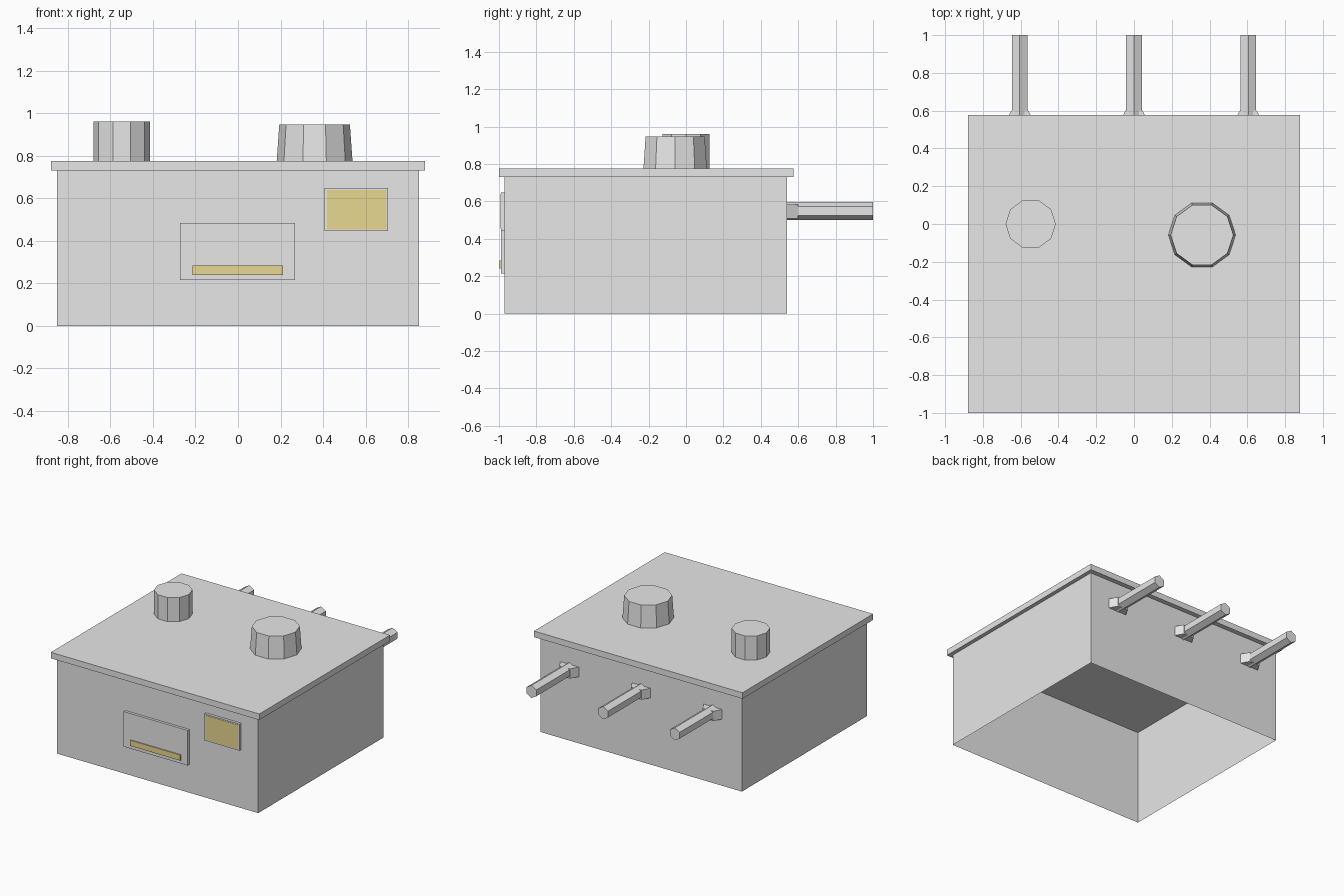
import bpy, bmesh, math
from mathutils import Matrix

if "Cube" in bpy.data.objects:
    bpy.data.objects.remove(bpy.data.objects["Cube"])


def material(name, colour):
    m = bpy.data.materials.new(name)
    m.diffuse_color = (*colour, 1)
    m.use_nodes = True
    m.node_tree.nodes["Principled BSDF"].inputs["Base Color"].default_value = m.diffuse_color
    return m


grey = material("light grey", (0.8, 0.8, 0.8))
yellow = material("pale yellow", (0.8, 0.69, 0.29))


def finish(name, bm, mat):
    me = bpy.data.meshes.new(name)
    bm.to_mesh(me)
    bm.free()
    me.materials.append(mat)
    ob = bpy.data.objects.new(name, me)
    bpy.context.collection.objects.link(ob)
    return ob


def box(name, x, y, z, mat=grey, open_ends=False):
    bm = bmesh.new()
    bmesh.ops.create_cube(bm, size=1)
    for v in bm.verts:
        v.co = [r[0] if c < 0 else r[1] for c, r in zip(v.co, (x, y, z))]
    if open_ends:
        caps = [f for f in bm.faces if abs(f.normal.z) > 0.9]
        bmesh.ops.delete(bm, geom=caps, context='FACES_ONLY')
    return finish(name, bm, mat)


def prism(name, sides, r1, r2, depth, matrix):
    bm = bmesh.new()
    bmesh.ops.create_cone(bm, cap_ends=True, segments=sides,
                          radius1=r1, radius2=r2, depth=depth)
    # keep a vertex on the +x axis
    if not any(abs(v.co.y) < 1e-5 and v.co.x > 0 for v in bm.verts):
        bmesh.ops.rotate(bm, verts=bm.verts, matrix=Matrix.Rotation(math.pi / sides, 3, 'Z'))
    bm.transform(matrix)
    return finish(name, bm, grey)


# Casing: thin walls, open underneath, closed by the lid
box("casing", (-0.85, 0.85), (-0.97, 0.54), (0, 0.73), open_ends=True)
box("lid", (-0.88, 0.88), (-1.0, 0.576), (0.73, 0.776))

# Ten-sided knobs on the lid
prism("small_knob", 10, 0.133, 0.133, 0.184, Matrix.Translation((-0.547, 0.0, 0.868)))
prism("large_knob", 10, 0.178, 0.166, 0.17, Matrix.Translation((0.36, -0.058, 0.861)))

# Front plates with yellow details
box("front_panel", (-0.272, 0.268), (-0.99, -0.97), (0.215, 0.483))
box("panel_strip", (-0.213, 0.211), (-0.998, -0.99), (0.24, 0.283), yellow)
box("label_frame", (0.407, 0.705), (-0.99, -0.97), (0.445, 0.648))
box("label_plate", (0.419, 0.698), (-0.992, -0.99), (0.454, 0.639), yellow)

# Rear hexagonal rods with tapered collars
for i, x in enumerate((-0.605, 0.0, 0.605)):
    # local z runs along y, local x points up so a ridge is on top
    m = Matrix.Translation((x, 0.77, 0.549)) @ Matrix(
        ((0, 1, 0, 0), (0, 0, 1, 0), (1, 0, 0, 0), (0, 0, 0, 1)))
    prism(f"rod_{i + 1}", 6, 0.048, 0.048, 0.46, m)
    collar = box(f"rod_collar_{i + 1}", (x - 0.078, x + 0.078), (0.54, 0.60), (0.508, 0.582))
    for v in collar.data.vertices:
        if v.co.y > 0.57:
            v.co.x = x + (v.co.x - x) * 0.57
